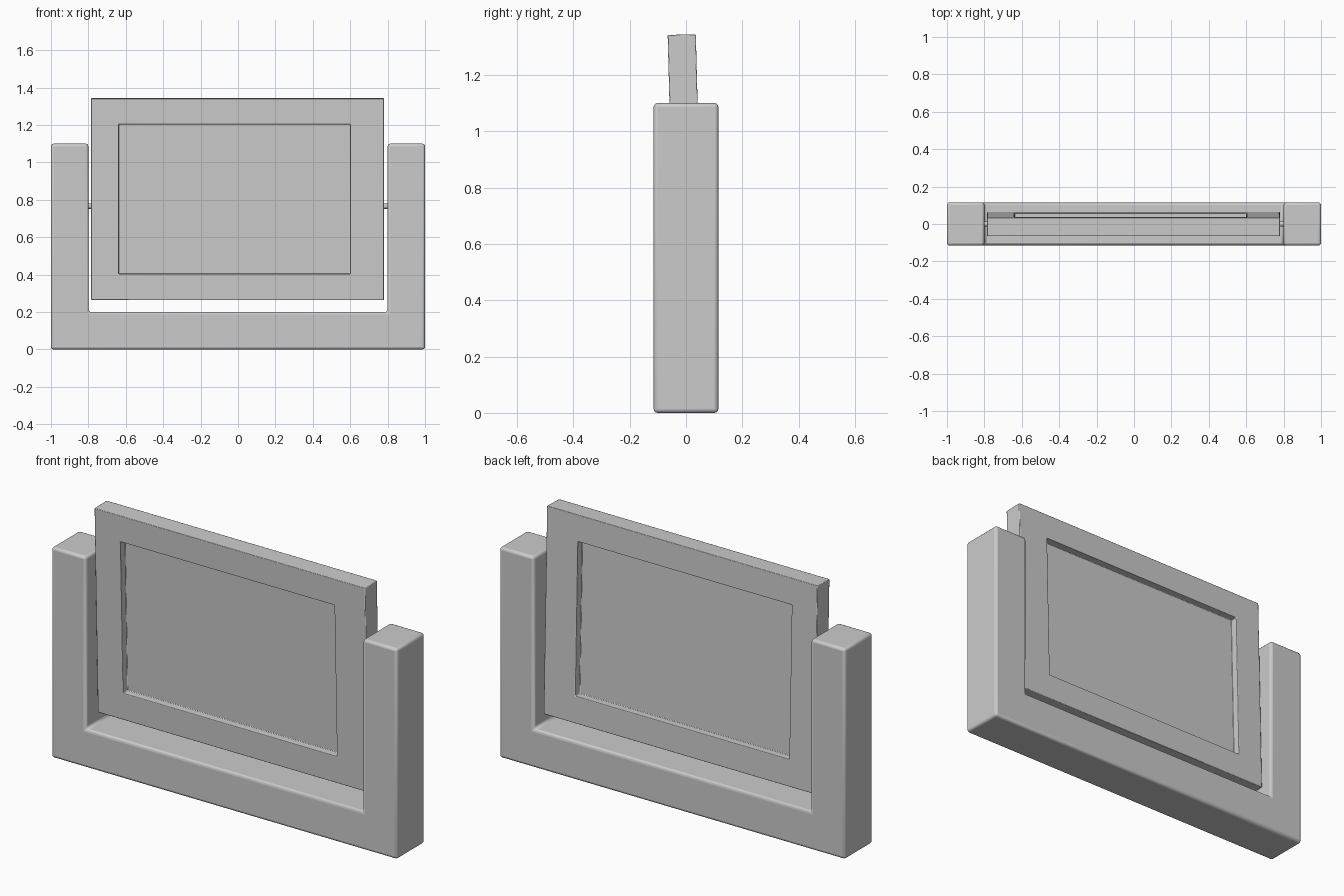
import bpy, bmesh, math
from mathutils import Matrix, Vector

if "Cube" in bpy.data.objects:
    bpy.data.objects.remove(bpy.data.objects["Cube"])

PIVOT_Z = 0.765


def finish(name, bm, bevel=0.0, segments=3):
    bmesh.ops.recalc_face_normals(bm, faces=bm.faces)
    mesh = bpy.data.meshes.new(name)
    bm.to_mesh(mesh)
    bm.free()
    ob = bpy.data.objects.new(name, mesh)
    bpy.context.collection.objects.link(ob)
    if bevel:
        mod = ob.modifiers.new("soft_edges", 'BEVEL')
        mod.width = bevel
        mod.segments = segments
        mod.limit_method = 'ANGLE'
    bpy.ops.object.select_all(action='DESELECT')
    bpy.context.view_layer.objects.active = ob
    ob.select_set(True)
    bpy.ops.object.shade_smooth_by_angle(angle=math.radians(35))
    return ob


# U-shaped stand: profile extruded through its depth
half_depth = 0.115
profile = [(-1, 0), (1, 0), (1, 1.1), (0.8, 1.1),
           (0.8, 0.2), (-0.8, 0.2), (-0.8, 1.1), (-1, 1.1)]
bm = bmesh.new()
face = bm.faces.new([bm.verts.new((x, -half_depth, z)) for x, z in profile])
ext = bmesh.ops.extrude_face_region(bm, geom=[face])
bmesh.ops.translate(bm, vec=(0, 2 * half_depth, 0),
                    verts=[g for g in ext["geom"] if isinstance(g, bmesh.types.BMVert)])
finish("stand", bm, 0.014)

# Swinging picture frame with a recessed panel on both sides
bm = bmesh.new()


def ring(x0, x1, z0, z1, y):
    return [bm.verts.new((x, y, z - PIVOT_Z))
            for x, z in ((x0, z0), (x1, z0), (x1, z1), (x0, z1))]


def bridge(a, b):
    for i in range(4):
        j = (i + 1) % 4
        bm.faces.new((a[i], a[j], b[j], b[i]))


outer = (-0.785, 0.78, 0.265, 1.343)
opening = (-0.638, 0.6, 0.405, 1.205)
rims = []
for side in (-1, 1):
    edge = ring(*outer, side * 0.05)
    lip = ring(*opening, side * 0.05)
    floor = ring(*opening, side * 0.01)
    bridge(edge, lip)
    bridge(lip, floor)
    bm.faces.new(floor)
    rims.append(edge)
bridge(*rims)
frame = finish("swing_frame", bm, 0.003, 2)
frame.location.z = PIVOT_Z
frame.rotation_euler.x = math.radians(1.5)

# Pivot pins joining the frame to the posts
for side, label in ((-1, "left"), (1, "right")):
    bm = bmesh.new()
    mat = Matrix.Translation(Vector((side * 0.79, 0, PIVOT_Z))) @ Matrix.Rotation(math.pi / 2, 4, 'Y')
    bmesh.ops.create_cone(bm, cap_ends=True, segments=24, radius1=0.014,
                          radius2=0.014, depth=0.08, matrix=mat)
    finish("pivot_pin_" + label, bm)
